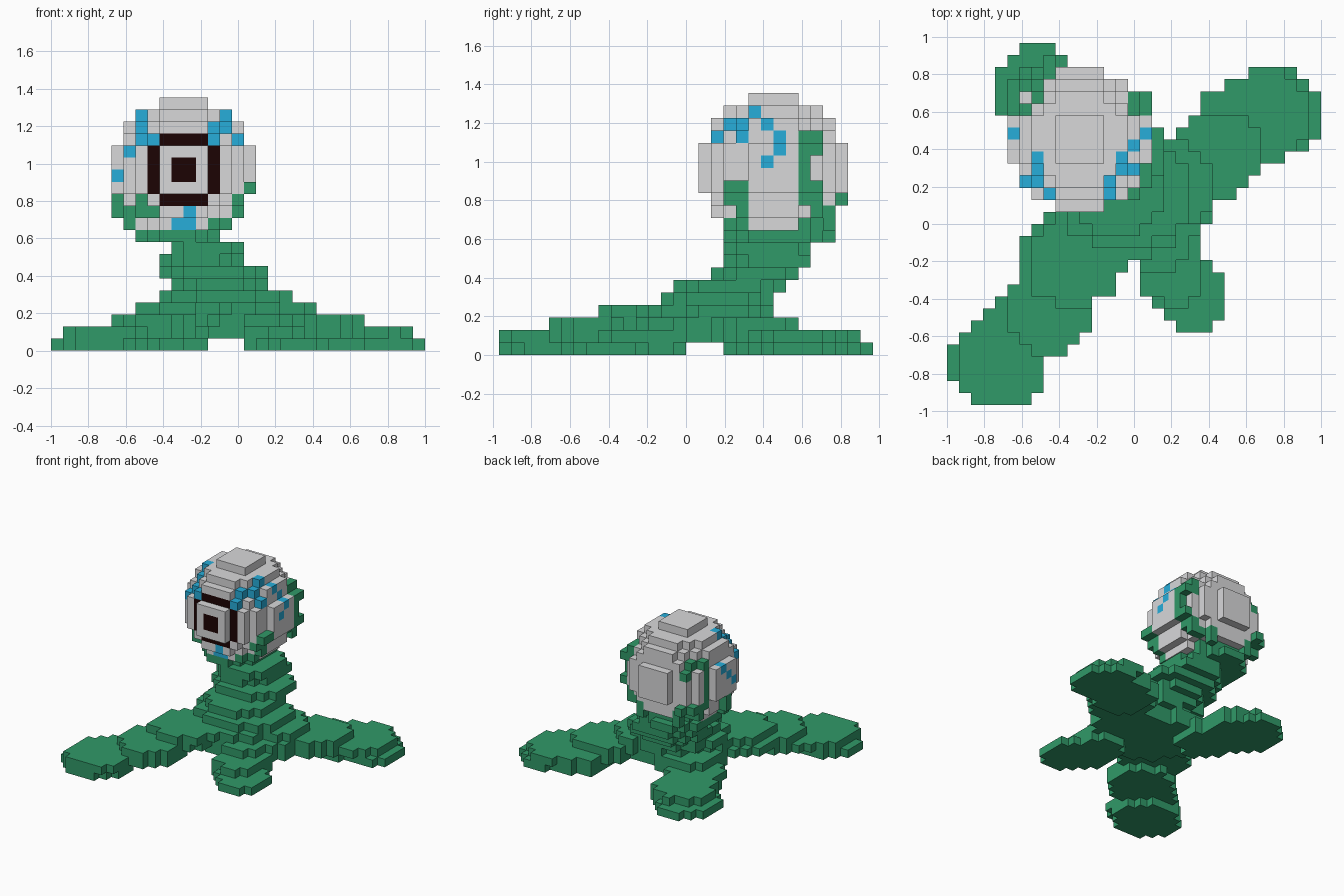
import bpy
import bmesh
from mathutils import Vector

cube = bpy.data.objects.get("Cube")
if cube:
    bpy.data.objects.remove(cube, do_unlink=True)

UNIT = 2 / 31            # edge of one block
HEAD = Vector((11, 22, 15))
RADIUS = 6


def make_material(name, color):
    material = bpy.data.materials.new(name)
    material.use_nodes = True
    material.diffuse_color = (*color, 1)
    shader = material.node_tree.nodes["Principled BSDF"]
    shader.inputs["Base Color"].default_value = (*color, 1)
    shader.inputs["Roughness"].default_value = 0.9
    return material


MATERIALS = {
    "green": make_material("vine green", (0.03, 0.32, 0.14)),
    "grey": make_material("light grey", (0.69, 0.69, 0.7)),
    "blue": make_material("bright blue", (0.02, 0.42, 0.7)),
    "dark": make_material("dark brown", (0.012, 0.001, 0.001)),
}
COLOR_NAMES = list(MATERIALS)


def to_world(corner):
    return Vector((corner[0] - 15.5, corner[1] - 15, corner[2])) * UNIT


def disc(layers, x, y, rx, ry=None):
    """Blocks inside an upright elliptical disc that fills the given layers."""
    ry = ry or rx
    cells = set()
    for i in range(31):
        for j in range(30):
            center = to_world((i + 0.5, j + 0.5, 0))
            if ((center.x - x) / rx) ** 2 + ((center.y - y) / ry) ** 2 <= 1:
                cells.update((i, j, k) for k in layers)
    return cells


def mirror(cells):
    """Swap the left and right of the head."""
    return {(21 - i, j, k) for i, j, k in cells}


def paint(cells, color):
    return {cell: color for cell in cells}


# Head: a ball of blocks with a ringed eye on its front
def head_color(offset):
    wide, high = abs(offset.x), abs(offset.z)
    if -5 < offset.y < -4 and 2 < max(wide, high) < 3 and min(wide, high) < 2:
        return "dark"
    if offset.y < -5 and max(wide, high) < 1:
        return "dark"
    if offset.z < -5 or (offset.z < -4 and offset.y > 2):
        return "green"
    return "grey"


head = {}
span = range(-RADIUS, RADIUS)
for a in span:
    for b in span:
        for c in span:
            offset = Vector((a + 0.5, b + 0.5, c + 0.5))
            if offset.length <= RADIUS:
                cell = (HEAD.x + a, HEAD.y + b, HEAD.z + c)
                head[tuple(map(int, cell))] = head_color(offset)

# Blue flecks on the brow, the cheeks and the chin
brow = {(14, 20, 19), (14, 19, 18), (13, 17, 17)}
left_flecks = {(13, 18, 18), (15, 19, 17), (15, 21, 18),
               (15, 22, 17), (16, 22, 16), (16, 21, 15)}
right_flecks = {(7, 18, 17), (6, 18, 16)} | {(5, n, n - 6) for n in (20, 21, 22)}
chin = {(10, 18, 10), (11, 18, 10), (11, 17, 11)}
head.update(paint(brow | mirror(brow) | left_flecks | right_flecks | chin, "blue"))

# Vines that climb the back corners and lower cheeks of the head
back_vine = {(15, 24, 17), (15, 24, 12), (15, 25, 12), (15, 25, 11),
             (14, 25, 11), (13, 26, 11), (13, 26, 10)}
left_back_vine = {(16, 24, k) for k in range(13, 17)}
left_back_vine |= {(15, 25, 17), (15, 25, 16), (16, 25, 16), (16, 25, 13)}
right_back_vine = {(6, 24, k) for k in range(13, 17)}
right_back_vine |= {(7, 25, 17), (7, 26, 16), (7, 26, 12), (7, 27, 12), (6, 26, 12)}
left_vine = {(16, 18, 13), (16, 19, 13), (15, 19, 12), (15, 18, 12),
             (15, 19, 11), (14, 19, 10), (13, 18, 10)}
right_vine = {(5, 21, 12), (5, 21, 11), (6, 20, 11), (6, 20, 10),
              (7, 18, 12), (7, 18, 11), (8, 18, 11)}
vines = paint(back_vine | mirror(back_vine) | left_back_vine | right_back_vine
              | left_vine | right_vine, "green")
for cell in vines:
    head.pop(cell, None)

# Neck: discs that lean from the body up to the head
neck = (disc([9], -0.32, 0.48, 0.23, 0.29)
        | disc([8], -0.16, 0.42, 0.2, 0.23)
        | disc([7], -0.19, 0.42, 0.23)
        | disc([7], -0.11, 0.46, 0.17)
        | disc([7], -0.08, 0.53, 0.12)
        | disc([6], -0.13, 0.36, 0.29, 0.23)
        | disc([6], 0.0, 0.42, 0.17)
        | disc([5], -0.1, 0.23, 0.26, 0.29)
        | disc([4], -0.06, 0.16, 0.36, 0.29))

# Body: low mound where the legs meet
body = (disc([1, 2], -0.03, 0.08, 0.29)
        | disc([1, 2], 0.16, 0.12, 0.26)
        | disc([3], 0.0, 0.13, 0.3))

# Legs: overlapping discs that step down to a broad tip
front_right_leg = (disc([0], -0.74, -0.74, 0.24)
                   | disc([1], -0.71, -0.74, 0.235)
                   | disc([1], -0.62, -0.58, 0.22)
                   | disc([1, 2], -0.46, -0.46, 0.24)
                   | disc([2], -0.35, -0.17, 0.26)
                   | disc([3], -0.32, -0.2, 0.25)
                   | disc([3], -0.16, 0.0, 0.25))
back_left_leg = (disc([0], 0.78, 0.6, 0.23)
                 | disc([1], 0.71, 0.58, 0.24)
                 | disc([0, 1], 0.55, 0.53, 0.22)
                 | disc([1, 2], 0.45, 0.37, 0.23)
                 | disc([2, 3], 0.2, 0.2, 0.23))
front_left_leg = (disc([0], 0.315, -0.38, 0.195)
                  | disc([0, 1], 0.2, -0.25, 0.18)
                  | disc([0, 1], 0.2, -0.18, 0.18)
                  | disc([1, 2], 0.12, -0.08, 0.18))
back_right_leg = (disc([0], -0.52, 0.73, 0.235)
                  | disc([0, 1], -0.45, 0.66, 0.22)
                  | disc([0], -0.34, 0.39, 0.18)
                  | disc([1], -0.36, 0.4, 0.21)
                  | disc([1, 2], -0.2, 0.22, 0.25))

parts = {
    "head": head,
    "head_vines": vines,
    "neck": paint(neck, "green"),
    "body": paint(body, "green"),
    "front_right_leg": paint(front_right_leg, "green"),
    "back_left_leg": paint(back_left_leg, "green"),
    "front_left_leg": paint(front_left_leg, "green"),
    "back_right_leg": paint(back_right_leg, "green"),
}
filled = set().union(*parts.values())


def block_faces(cell):
    """Corner loops of the block sides that no other block covers."""
    for axis in range(3):
        for side in (0, 1):
            neighbour = list(cell)
            neighbour[axis] += 2 * side - 1
            if tuple(neighbour) in filled:
                continue
            loop = []
            for u, v in ((0, 0), (1, 0), (1, 1), (0, 1)):
                corner = list(cell)
                corner[axis] += side
                corner[(axis + 1) % 3] += u
                corner[(axis + 2) % 3] += v
                loop.append(tuple(corner))
            yield loop if side else loop[::-1]


def build(name, cells):
    bm = bmesh.new()
    corners = {}
    for cell, color in cells.items():
        for loop in block_faces(cell):
            for corner in loop:
                if corner not in corners:
                    corners[corner] = bm.verts.new(to_world(corner))
            face = bm.faces.new([corners[corner] for corner in loop])
            face.material_index = COLOR_NAMES.index(color)
    mesh = bpy.data.meshes.new(name)
    bm.to_mesh(mesh)
    bm.free()
    for material in MATERIALS.values():
        mesh.materials.append(material)
    bpy.context.collection.objects.link(bpy.data.objects.new(name, mesh))


# Each block belongs to the first part that claims it
claimed = set()
for name, cells in parts.items():
    build(name, {c: color for c, color in cells.items() if c not in claimed})
    claimed.update(cells)
